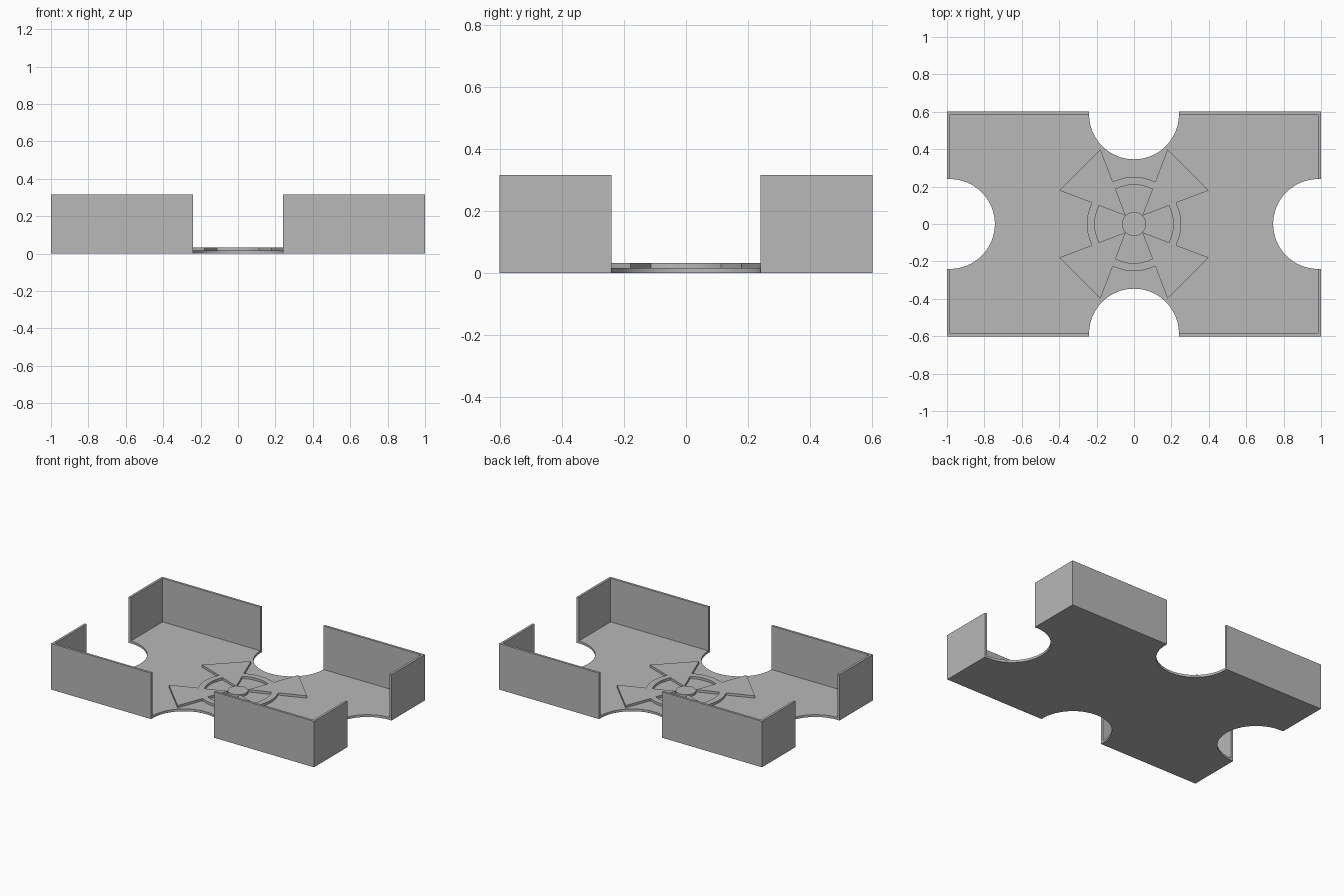
import bpy
import bmesh
from math import atan2, cos, radians, sin, sqrt, pi

cube = bpy.data.objects.get("Cube")
if cube:
    bpy.data.objects.remove(cube, do_unlink=True)

HALF_X, HALF_Y = 1.0, 0.602
WALL, FLOOR, HEIGHT, EMBLEM_TOP = 0.016, 0.016, 0.316, 0.032
CUT = 0.24                                  # radius of the side cutouts
HUB, RING_IN, RING_OUT = 0.064, 0.21, 0.252
TIP_X, TIP_Y, SLOPE = 0.18, 0.40, 0.382     # blade tip and its edge slope

grey = bpy.data.materials.new("plain_grey")
grey.use_nodes = True
colour = (0.48, 0.48, 0.48, 1)
grey.diffuse_color = colour
grey.node_tree.nodes["Principled BSDF"].inputs["Base Color"].default_value = colour


def arc(cx, cy, r, start, end, steps):
    angles = [start + (end - start) * i / steps for i in range(steps + 1)]
    return [(cx + r * cos(a), cy + r * sin(a)) for a in angles]


def turn(points, angle):
    c, s = cos(angle), sin(angle)
    return [(x * c - y * s, x * s + y * c) for x, y in points]


def prism(name, loops, bottom, top):
    """Extrude an outline, with optional holes, between two heights."""
    curve = bpy.data.curves.new(name, "CURVE")
    curve.dimensions = "2D"
    curve.fill_mode = "BOTH"
    curve.extrude = (top - bottom) / 2
    for loop in loops:
        spline = curve.splines.new("POLY")
        spline.points.add(len(loop) - 1)
        for point, (x, y) in zip(spline.points, loop):
            point.co = (x, y, 0, 1)
        spline.use_cyclic_u = True
    temp = bpy.data.objects.new(name + "_outline", curve)
    bpy.context.collection.objects.link(temp)
    bpy.context.view_layer.update()
    graph = bpy.context.evaluated_depsgraph_get()
    mesh = bpy.data.meshes.new_from_object(temp.evaluated_get(graph))
    bpy.data.objects.remove(temp, do_unlink=True)
    bpy.data.curves.remove(curve)

    bm = bmesh.new()
    bm.from_mesh(mesh)
    bmesh.ops.remove_doubles(bm, verts=bm.verts, dist=0.00005)
    bmesh.ops.translate(bm, verts=bm.verts, vec=(0, 0, (top + bottom) / 2))
    bmesh.ops.recalc_face_normals(bm, faces=bm.faces)
    for face in bm.faces:
        face.smooth = True
        face.material_index = 0
    bm.to_mesh(mesh)
    bm.free()
    mesh.set_sharp_from_angle(angle=radians(30))
    mesh.materials.clear()
    mesh.materials.append(grey)
    mesh.name = name
    obj = bpy.data.objects.new(name, mesh)
    bpy.context.collection.objects.link(obj)
    return obj


# Floor with a round cutout in the middle of every side
inner_x, inner_y = HALF_X - WALL, HALF_Y - WALL
half = [(HALF_X, -HALF_Y), (HALF_X, -CUT)]
half += arc(inner_x, 0, CUT, -pi / 2, -3 * pi / 2, 40)
half += [(HALF_X, CUT), (HALF_X, HALF_Y), (CUT, HALF_Y)]
half += arc(0, inner_y, CUT, 0, -pi, 40)
half += [(-CUT, HALF_Y)]
prism("tray_floor", [half + turn(half, pi)], 0, FLOOR)

# Four L-shaped corner walls
corner = [(HALF_X, CUT), (HALF_X, HALF_Y), (CUT, HALF_Y),
          (CUT, inner_y), (inner_x, inner_y), (inner_x, CUT)]
for side_x, x_name in ((1, "left"), (-1, "right")):
    for side_y, y_name in ((1, "back"), (-1, "front")):
        loop = [(x * side_x, y * side_y) for x, y in corner]
        prism(f"{y_name}_{x_name}_wall", [loop], FLOOR, HEIGHT)


def gap_angle(r):
    """Half the angle between neighbouring blades at radius r."""
    base = TIP_X - SLOPE * TIP_Y
    a, b, c = 1 + SLOPE ** 2, 2 * SLOPE * base, base ** 2 - r ** 2
    y = (-b + sqrt(b * b - 4 * a * c)) / (2 * a)
    return atan2(base + SLOPE * y, y)


def gap_arc(r, direction, steps):
    h = gap_angle(r) * direction
    return arc(0, 0, r, pi / 2 - h, pi / 2 + h, steps)


# Raised emblem: hub, four blades and a ring, with four openings
quarter = gap_arc(RING_OUT, 1, 12) + [(-TIP_X, TIP_Y), (-TIP_Y, TIP_X)]
opening = gap_arc(RING_IN, 1, 12) + gap_arc(HUB, -1, 12)
outline, openings = [], []
for k in range(4):
    outline += turn(quarter, k * pi / 2)
    openings.append(turn(opening, k * pi / 2))
prism("floor_emblem", [outline] + openings, FLOOR, EMBLEM_TOP)
